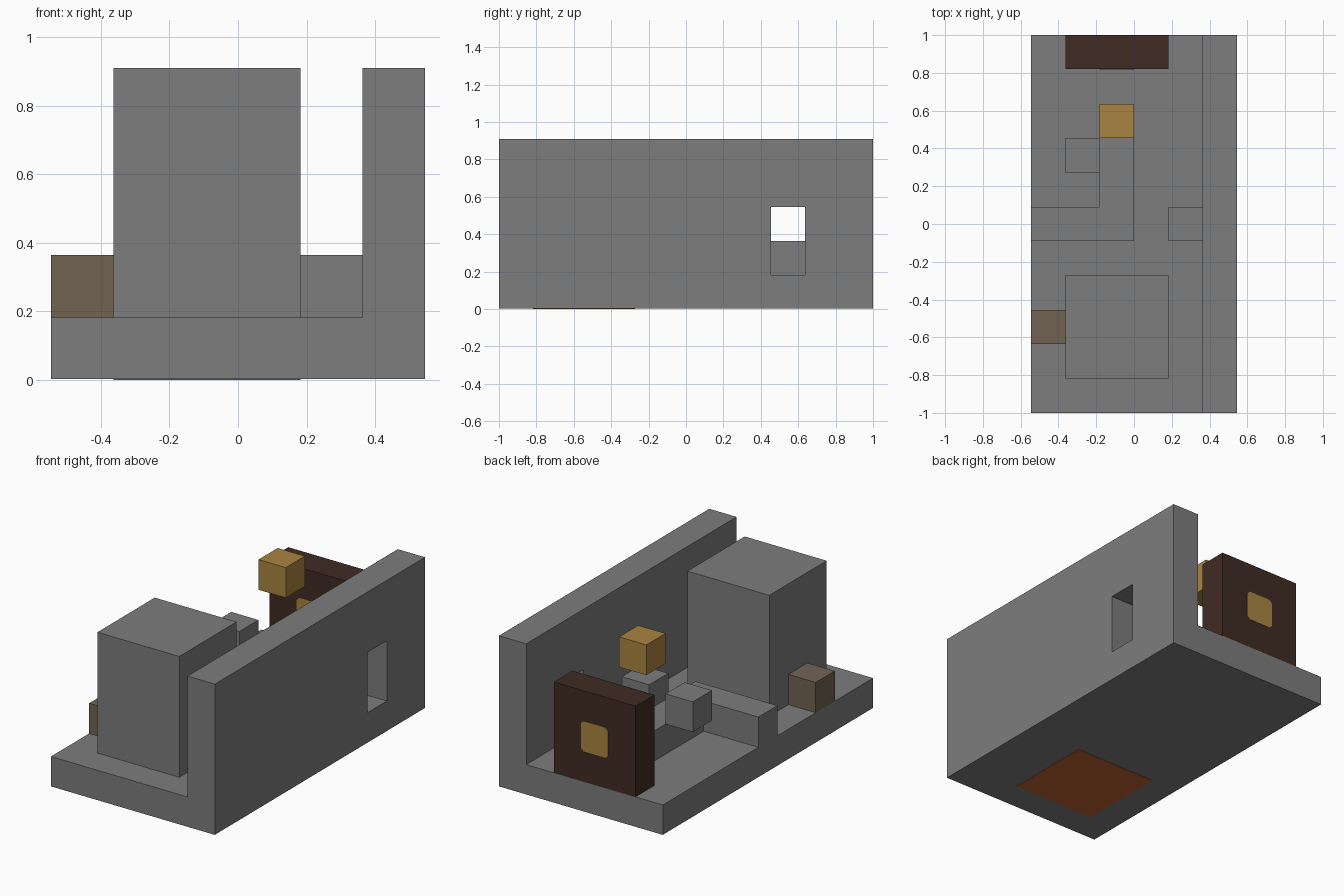
import bpy, bmesh
from mathutils import Vector

if "Cube" in bpy.data.objects:
    bpy.data.objects.remove(bpy.data.objects["Cube"], do_unlink=True)

U = 2 / 11                      # grid cell
ORIGIN = Vector((-3 * U, -1, 0))
THIN = 0.002                    # painted plate depth


def material(name, rgb):
    m = bpy.data.materials.new(name)
    m.use_nodes = True
    m.diffuse_color = (*rgb, 1)
    bsdf = next(n for n in m.node_tree.nodes if n.type == 'BSDF_PRINCIPLED')
    bsdf.inputs["Base Color"].default_value = (*rgb, 1)
    return m


stone = material("stone grey", (0.205, 0.205, 0.205))
gold = material("gold", (0.40, 0.23, 0.053))
dark_wood = material("dark wood", (0.051, 0.025, 0.017))
tan = material("dull tan", (0.168, 0.127, 0.087))
ember = material("ember orange", (0.53, 0.116, 0.033))


def prism(name, outline, depth, mat):
    """Extrude a closed outline of cell coordinates along a depth vector."""
    bm = bmesh.new()
    verts = [bm.verts.new(ORIGIN + Vector(p) * U) for p in outline]
    face = bm.faces.new(verts)
    new = bmesh.ops.extrude_face_region(bm, geom=[face])["geom"]
    bmesh.ops.translate(bm, vec=Vector(depth) * U,
                        verts=[g for g in new if isinstance(g, bmesh.types.BMVert)])
    bmesh.ops.recalc_face_normals(bm, faces=bm.faces)
    mesh = bpy.data.meshes.new(name)
    bm.to_mesh(mesh)
    bm.free()
    mesh.materials.append(mat)
    obj = bpy.data.objects.new(name, mesh)
    bpy.context.collection.objects.link(obj)
    return obj


def box(name, lo, hi, mat):
    (a, b, c), (d, e, f) = lo, hi
    return prism(name, [(a, b, c), (d, b, c), (d, e, c), (a, e, c)], (0, 0, f - c), mat)


t = THIN / U

# Floor and tall side wall as one L section, with a window opening
section = [(0, t), (6, t), (6, 5), (5, 5), (5, 1), (0, 1)]
base = prism("floor_and_wall", [(x, 0, z) for x, z in section], (0, 11, 0), stone)
cutter = box("window_cutter", (4.5, 8, 1.004), (6.5, 9, 3), stone)
cutter.hide_render = True
cutter.hide_viewport = True
cut = base.modifiers.new("window", 'BOOLEAN')
cut.operation = 'DIFFERENCE'
cut.solver = 'EXACT'
cut.object = cutter

# Underside square
box("underside_plate", (1, 1, 0), (4, 4, 2 * t), ember)

# Stone blocks standing on the floor
box("large_block", (1, 1, 1), (4, 4, 5), stone)
box("wall_step", (4, 5, 1), (5, 6, 2), stone)
corner = [(0, 5), (3, 5), (3, 9), (2, 9), (2, 6), (0, 6)]
prism("low_corner_wall", [(x, y, 1) for x, y in corner], (0, 0, 1), stone)

# Small cubes
box("raised_step", (1, 7, 2), (2, 8, 3), stone)
box("tan_cube", (0, 2, 1), (1, 3, 2), tan)
box("floating_gold_cube", (2, 8, 4), (3, 9, 5), gold)

# Door panel with a gold square showing on both faces
box("door_panel", (1, 10 + t, 1), (4, 11 - t, 4), dark_wood)
r = 0.1
badge = [(2 + r, 2), (3 - r, 2), (3, 2 + r), (3, 3 - r),
         (3 - r, 3), (2 + r, 3), (2, 3 - r), (2, 2 + r)]
prism("door_square", [(x, 10, z) for x, z in badge], (0, 1, 0), gold)
